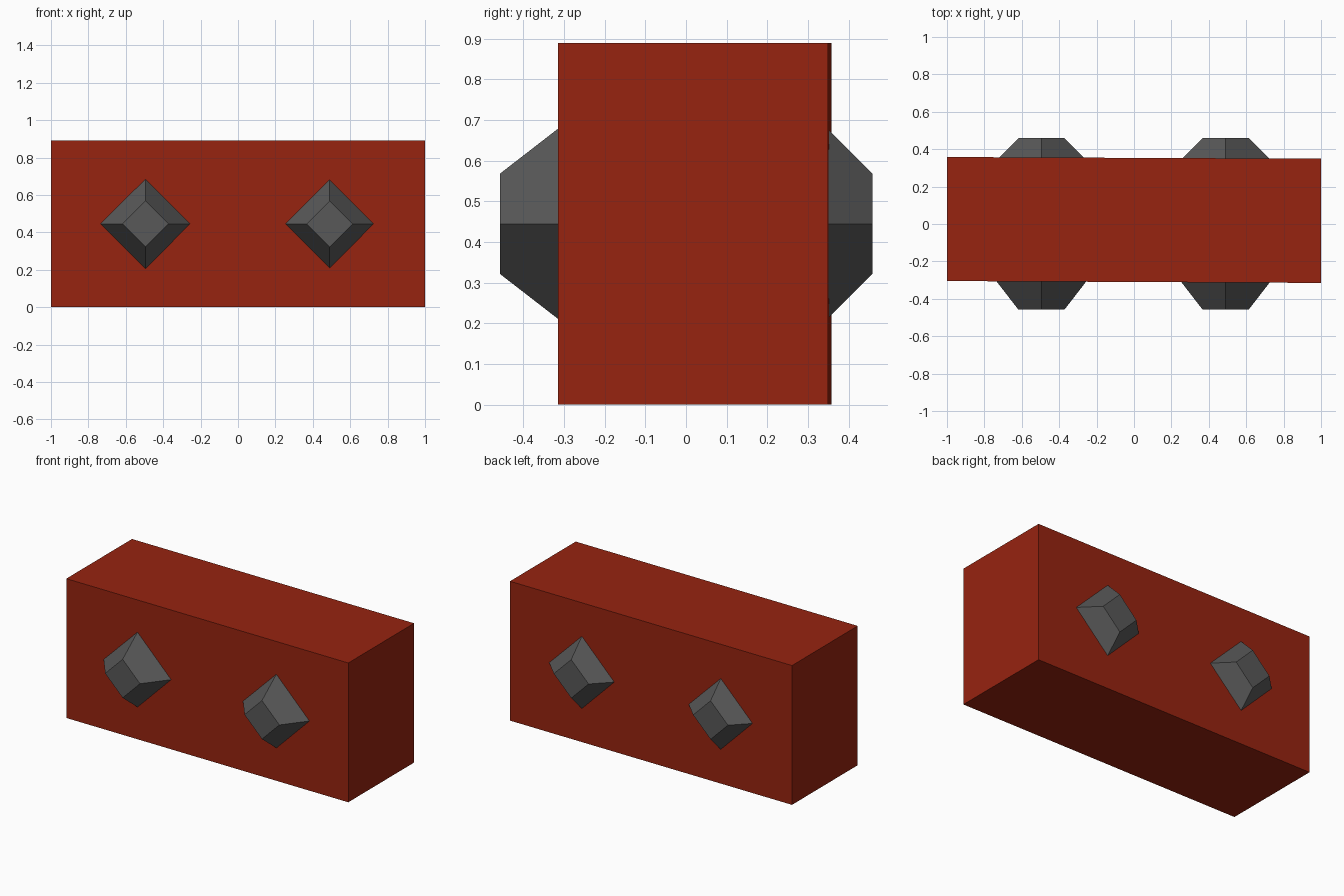
import bpy, bmesh

if "Cube" in bpy.data.objects:
    bpy.data.objects.remove(bpy.data.objects["Cube"])


def material(name, rgb):
    m = bpy.data.materials.new(name)
    m.diffuse_color = (*rgb, 1)
    m.use_nodes = True
    m.node_tree.nodes["Principled BSDF"].inputs["Base Color"].default_value = m.diffuse_color
    return m


red = material("dark red", (0.31, 0.017, 0.005))
grey = material("dark grey", (0.098, 0.098, 0.098))


def loft(name, bottom, top, mat):
    """Closed solid between two matching rings of points."""
    bm = bmesh.new()
    a = [bm.verts.new(p) for p in bottom]
    b = [bm.verts.new(p) for p in top]
    n = len(a)
    bm.faces.new(a)
    bm.faces.new(b)
    for i in range(n):
        j = (i + 1) % n
        bm.faces.new((a[i], a[j], b[j], b[i]))
    bmesh.ops.recalc_face_normals(bm, faces=bm.faces)
    me = bpy.data.meshes.new(name)
    bm.to_mesh(me)
    bm.free()
    me.materials.append(mat)
    ob = bpy.data.objects.new(name, me)
    bpy.context.collection.objects.link(ob)
    return ob


# Main block, very slightly skewed in plan
plan = [(-1, -0.305), (1, -0.315), (1, 0.349), (-1, 0.358)]
loft("block", [(x, y, 0) for x, y in plan], [(x, y, 0.89) for x, y in plan], red)


def diamond(cx, y, r):
    return [(cx + dx * r, y, 0.445 + dz * r)
            for dx, dz in ((1, 0), (0, 1), (-1, 0), (0, -1))]


# Diamond studs with bevelled sides; bases sink just inside the block
for side, cx in (("left", -0.495), ("right", 0.49)):
    loft(f"front_stud_{side}", diamond(cx, -0.29, 0.253),
         diamond(cx, -0.458, 0.123), grey)
    loft(f"back_stud_{side}", diamond(cx, 0.335, 0.247),
         diamond(cx, 0.459, 0.123), grey)
